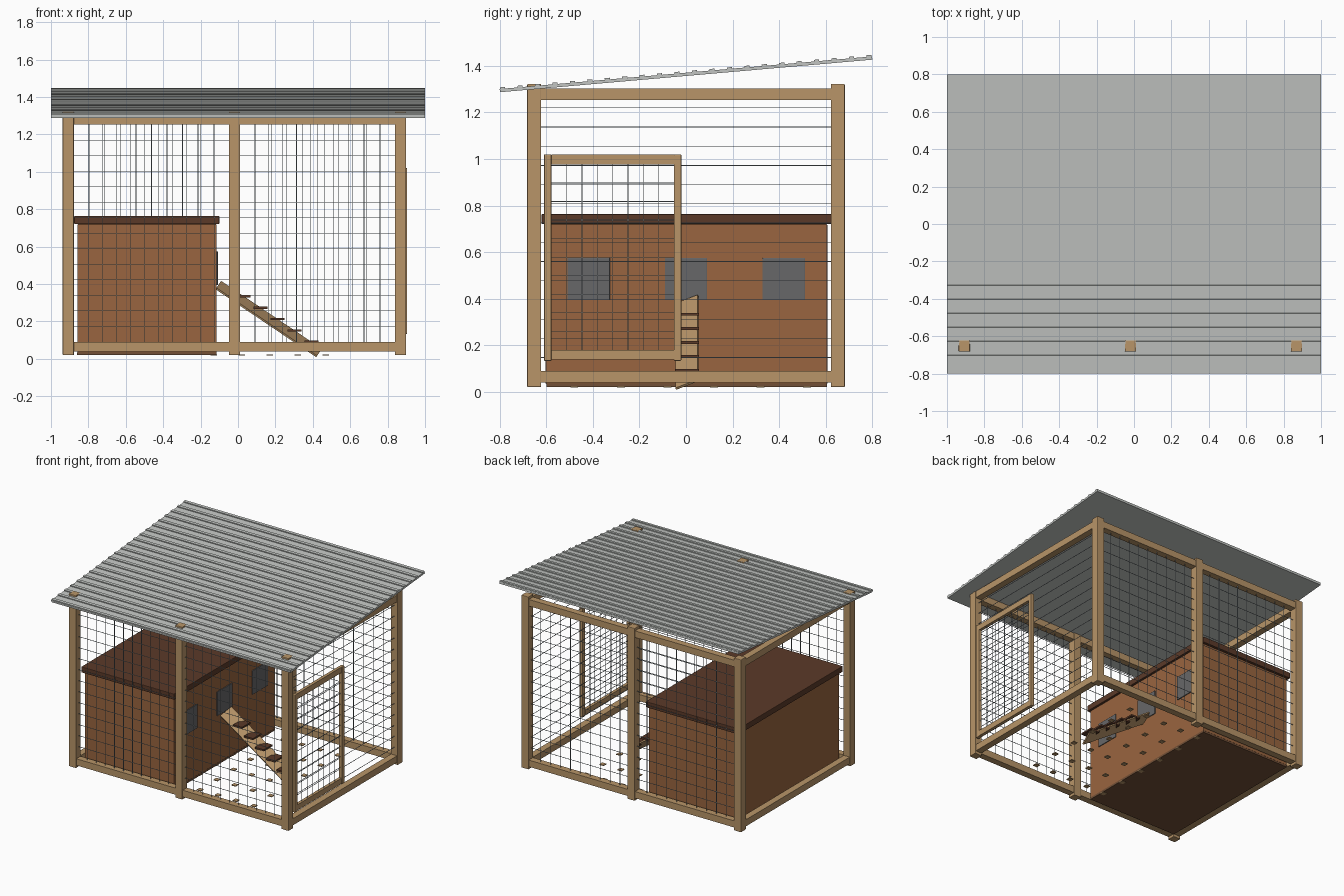
import bpy, bmesh, math
from mathutils import Matrix, Vector

if "Cube" in bpy.data.objects:
    bpy.data.objects.remove(bpy.data.objects["Cube"])


def material(name, r, g, b):
    m = bpy.data.materials.new(name)
    m.use_nodes = True
    m.diffuse_color = (r, g, b, 1)
    bsdf = m.node_tree.nodes["Principled BSDF"]
    bsdf.inputs["Base Color"].default_value = (r, g, b, 1)
    bsdf.inputs["Roughness"].default_value = 0.8
    return m


timber = material("timber", 0.48, 0.3, 0.14)
siding = material("reddish siding", 0.32, 0.13, 0.05)
lid_brown = material("lid brown", 0.105, 0.042, 0.022)
floor_brown = material("floor brown", 0.17, 0.08, 0.038)
metal = material("roof metal", 0.54, 0.56, 0.54)
glass = material("window grey", 0.135, 0.135, 0.14)
wire = material("wire grey", 0.3, 0.35, 0.38)


def boxes(name, spans, mat, transform=None, bevel=0):
    """One object made of boxes, each given as (x0, x1, y0, y1, z0, z1)."""
    bm = bmesh.new()
    for x0, x1, y0, y1, z0, z1 in spans:
        centre = Vector((x0 + x1, y0 + y1, z0 + z1)) / 2
        size = Matrix.Diagonal((x1 - x0, y1 - y0, z1 - z0, 1))
        bmesh.ops.create_cube(bm, size=1, matrix=Matrix.Translation(centre) @ size)
    mesh = bpy.data.meshes.new(name)
    bm.to_mesh(mesh)
    bm.free()
    mesh.materials.append(mat)
    ob = bpy.data.objects.new(name, mesh)
    bpy.context.collection.objects.link(ob)
    if transform:
        ob.matrix_world = transform
    if bevel:
        mod = ob.modifiers.new("soft edges", "BEVEL")
        mod.width = bevel
        mod.segments = 2
    return ob


def steps(start, stop, gap):
    """Evenly spaced values strictly between start and stop."""
    n = max(2, round((stop - start) / gap))
    return [start + (stop - start) * i / n for i in range(1, n)]


W = 0.0014  # half the wire thickness
H = 0.03    # half the post width
SOFT = 0.004
POST_X = (-0.907, -0.018, 0.869)
POST_Y = 0.652
BEAMS = {"bottom": (0.04, 0.09), "top": (1.253, 1.303)}

# Posts
for side, y in (("front", -POST_Y), ("back", POST_Y)):
    for label, x in zip(("right", "middle", "left"), POST_X):
        boxes(f"{side}_{label}_post", [(x - H, x + H, y - H, y + H, 0.02, 1.323)],
              timber, bevel=SOFT)

# Beams joining the posts, low and high
for level, (z0, z1) in BEAMS.items():
    for side, y in (("front", -POST_Y), ("back", POST_Y)):
        spans = [(a + H, b - H, y - 0.025, y + 0.025, z0, z1)
                 for a, b in zip(POST_X, POST_X[1:])]
        boxes(f"{side}_{level}_beam", spans, timber)
    for side, x in (("right", POST_X[0]), ("left", POST_X[2])):
        boxes(f"{side}_{level}_beam",
              [(x - 0.025, x + 0.025, H - POST_Y, POST_Y - H, z0, z1)], timber)

# Wire mesh in the front and back bays
for side, y, gap in (("front", -POST_Y, 0.075), ("back", POST_Y, 0.085)):
    spans = []
    for a, b in zip(POST_X, POST_X[1:]):
        for x in steps(a + H, b - H, gap):
            spans.append((x - W, x + W, y - W, y + W, 0.09, 1.253))
        for z in steps(0.09, 1.253, 0.083):
            spans.append((a + H, b - H, y - W, y + W, z - W, z + W))
    boxes(f"{side}_mesh", spans, wire)

# Horizontal wires along the door side
heights = [1.22 - 0.0825 * i for i in range(14)]
boxes("left_wires", [(POST_X[2] - W, POST_X[2] + W, H - POST_Y, POST_Y - H, z - W, z + W)
                     for z in heights], wire)

# Sloping corrugated roof
tilt = Matrix.Translation((0, 0, 1.364)) @ Matrix.Rotation(math.radians(5), 4, "X")
boxes("roof_sheet", [(-1, 1, -0.803, 0.803, -0.007, 0.007)], metal, tilt)
ridges = [-0.79 + 1.58 * i / 21 for i in range(22)]
boxes("roof_ridges", [(-1, 1, y - 0.011, y + 0.011, 0.005, 0.014) for y in ridges],
      metal, tilt)

# Hen house
boxes("house_base", [(-0.86, -0.114, -0.6, 0.605, 0.02, 0.035)], floor_brown)
boxes("house_walls", [(-0.859, -0.114, -0.603, 0.607, 0.033, 0.72)], siding, bevel=SOFT)
boxes("house_lid", [(-0.876, -0.1, -0.62, 0.624, 0.72, 0.764)], lid_brown, bevel=SOFT)
for label, y in (("front", -0.418), ("middle", 0), ("back", 0.42)):
    boxes(f"{label}_window", [(-0.117, -0.108, y - 0.091, y + 0.091, 0.394, 0.575)],
          glass, bevel=0.002)

# Door on the side of the run
DX0, DX1 = 0.878, 0.904
boxes("door_stiles", [(DX0, DX1, y, y + 0.032, 0.133, 1.02) for y in (-0.61, -0.052)],
      timber, bevel=SOFT)
boxes("door_rails", [(DX0, DX1 - 0.003, -0.578, -0.052, z, z + 0.042)
                     for z in (0.138, 0.977)], timber)
x = (DX0 + DX1) / 2
boxes("door_mesh",
      [(x - W, x + W, y - W, y + W, 0.18, 0.977) for y in steps(-0.578, -0.052, 0.065)] +
      [(x - W, x + W, -0.578, -0.052, z - W, z + W) for z in steps(0.18, 0.977, 0.08)], wire)

# Ramp board, rolled a little to one side, with level treads
slope = (Matrix.Translation((0.164, 0.004, 0.213))
         @ Matrix.Rotation(math.radians(34), 4, "Y")
         @ Matrix.Rotation(math.radians(25), 4, "X"))
boxes("ramp", [(-0.325, 0.325, -0.053, 0.053, -0.005, 0.005)], timber, slope)
treads = [(0.037 + 0.091 * i, 0.333 - 0.0603 * i) for i in range(5)]
boxes("ramp_treads", [(x - 0.045, x + 0.03, -0.047, 0.055, z - 0.006, z + 0.006)
                      for x, z in treads], lid_brown)

# Small chips scattered on the ground of the run
chips = [(-0.13 + 0.15 * i, -0.48 + 0.2 * j) for i in range(5) for j in range(6)]
boxes("ground_chips", [(x - 0.017, x + 0.017, y - 0.017, y + 0.017, 0.018, 0.024)
                       for x, y in chips], timber)
